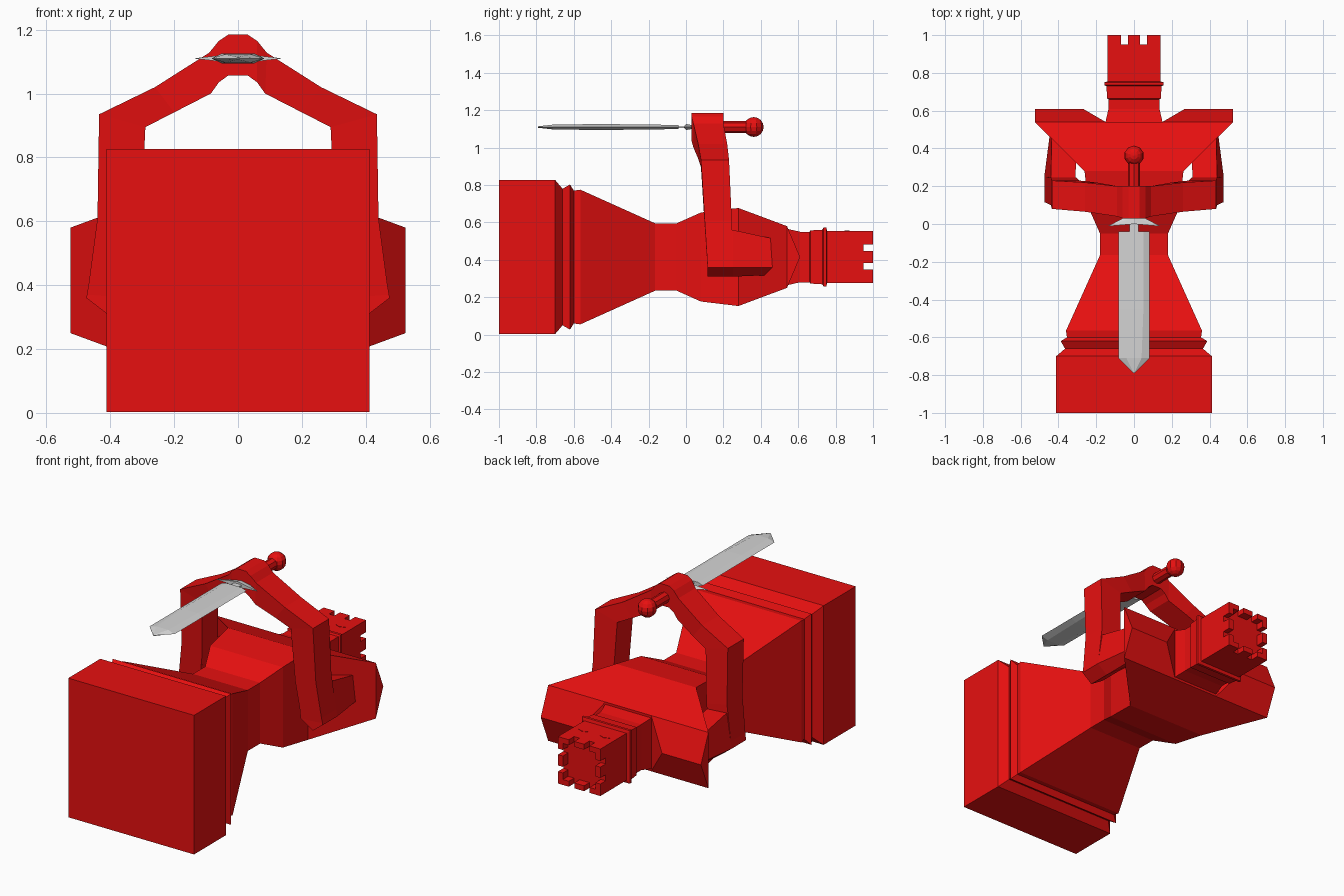
import bpy, bmesh, math
from mathutils import Matrix, Vector

cube = bpy.data.objects.get("Cube")
if cube:
    bpy.data.objects.remove(cube, do_unlink=True)

MID = 0.415   # height of the body axis
GRIP = 1.11   # height of the sword axis


def material(name, rgb):
    m = bpy.data.materials.new(name)
    m.use_nodes = True
    m.diffuse_color = (*rgb, 1)
    m.node_tree.nodes["Principled BSDF"].inputs["Base Color"].default_value = (*rgb, 1)
    return m


RED = material("red", (0.8, 0.005, 0.005))
STEEL = material("steel grey", (0.66, 0.66, 0.66))


def finish(name, bm, mat):
    bmesh.ops.recalc_face_normals(bm, faces=bm.faces)
    me = bpy.data.meshes.new(name)
    bm.to_mesh(me)
    bm.free()
    me.materials.append(mat)
    ob = bpy.data.objects.new(name, me)
    bpy.context.collection.objects.link(ob)
    return ob


def loft(name, rings, mat):
    """Skin a list of equal-sized rings and cap both ends."""
    bm = bmesh.new()
    loops = [[bm.verts.new(p) for p in ring] for ring in rings]
    for a, b in zip(loops, loops[1:]):
        for i in range(len(a)):
            j = (i + 1) % len(a)
            bm.faces.new((a[i], a[j], b[j], b[i]))
    bm.faces.new(loops[0])
    bm.faces.new(loops[-1])
    return finish(name, bm, mat)


def hull(name, points, mat):
    bm = bmesh.new()
    for p in points:
        bm.verts.new(p)
    res = bmesh.ops.convex_hull(bm, input=bm.verts)
    junk = [g for g in res["geom_interior"] if isinstance(g, bmesh.types.BMVert)]
    bmesh.ops.delete(bm, geom=junk, context="VERTS")
    bmesh.ops.dissolve_limit(bm, angle_limit=0.01, verts=bm.verts, edges=bm.edges)
    return finish(name, bm, mat)


def box_points(lo, hi):
    return [(x, y, z) for x in (lo[0], hi[0]) for y in (lo[1], hi[1]) for z in (lo[2], hi[2])]


def square(y, hx, hz):
    return [(sx * hx, y, MID + sz * hz) for sx, sz in ((-1, -1), (1, -1), (1, 1), (-1, 1))]


# Square stepped base, waist and chest
body = [(-1, .412), (-.7, .412), (-.66, .365), (-.62, .388), (-.6, .355), (-.565, .36),
        (-.165, .18), (-.05, .18), (.08, .238), (.28, .262)]
loft("body", [square(y, h, h) for y, h in body] + [square(.54, .525, .165)], RED)

# Neck, collar and head
head = [(.5, .16), (.61, .135), (.66, .135), (.665, .142), (.73, .146), (.735, .157),
        (.75, .157), (.755, .139), (.95, .139)]
loft("head", [square(y, h, h) for y, h in head], RED)

# Battlements: three teeth on each of the four sides
for k in range(4):
    turn = Matrix.Rotation(k * math.pi / 2, 4, "Y")
    for a, b in ((-.139, -.068), (-.032, .032), (.068, .139)):
        pts = [turn @ Vector(p) + Vector((0, 0, MID))
               for p in box_points((a, .94, .107), (b, 1, .139))]
        hull("battlement", pts, RED)

for s, side in ((1, "left"), (-1, "right")):
    # Wedge-shaped shoulder end
    pts = [(s * x, .54, MID + d) for x in (.15, .525) for d in (-.165, .165)]
    hull(side + "_shoulder", pts + [(s * .27, .61, MID), (s * .525, .61, MID)], RED)

    # Upper arm
    elbow = [(.475, .36), (.41, .31), (.33, .36), (.31, .55), (.44, .56)]
    wrist = [(.445, .36), (.40, .32), (.31, .36), (.30, .49), (.435, .51)]
    loft(side + "_upper_arm", [[(s * x, y, z) for x, z in ring]
                               for y, ring in ((.115, elbow), (.25, elbow), (.48, wrist))], RED)

    # Forearm and hand, closing over the grip
    steps = [((.472, .37), (.335, .36), .115, .25),
             ((.44, .61), (.305, .58), .10, .245),
             ((.435, .935), (.29, .895), .08, .23),
             ((.26, 1.02), (.2, .941), .065, .22),
             ((.09, 1.128), (.085, 1.0), .04, .2),
             ((.06, 1.165), (.06, 1.035), .03, .2),
             ((.03, 1.185), (.03, 1.057), .03, .2),
             ((0, 1.185), (0, 1.057), .03, .2)]
    loft(side + "_forearm", [[(s * o[0], y0, o[1]), (s * o[0], y1, o[1]),
                              (s * i[0], y1, i[1]), (s * i[0], y0, i[1])]
                             for o, i, y0, y1 in steps], RED)

    # Diamond eye plate
    eye = [(s * .07 + dx, .86 + dy) for dx, dy in ((-.033, 0), (0, -.013), (.033, 0), (0, .013))]
    loft(side + "_eye", [[(x, y, z) for x, y in eye] for z in (.55, .556)], RED)

# Sword grip and round pommel
loft("grip", [[(.032 * math.cos(a * math.pi / 4), y, GRIP + .032 * math.sin(a * math.pi / 4))
               for a in range(8)] for y in (.03, .34)], RED)
bm = bmesh.new()
bmesh.ops.create_uvsphere(bm, u_segments=10, v_segments=8, radius=.053,
                          matrix=Matrix.Translation((0, .362, GRIP)))
finish("pommel", bm, RED)

# Blade with bevelled edges and a pointed tip
blade = []
for y, edge, flat, thick in ((-.04, .083, .05, .011), (-.45, .083, .05, .016), (-.71, .083, .04, .013)):
    blade.append([(-edge, y, GRIP), (-flat, y, GRIP - thick), (flat, y, GRIP - thick),
                  (edge, y, GRIP), (flat, y, GRIP + thick), (-flat, y, GRIP + thick)])
blade.append([(x * .03, -.79, GRIP + (z - GRIP) * .3) for x, y, z in blade[-1]])
loft("blade", blade, STEEL)

# Stem and swept crossguard
hull("blade_stem", box_points((-.025, -.045, GRIP - .004), (.025, .03, GRIP + .004)), STEEL)
for s, side in ((1, "left"), (-1, "right")):
    hull(side + "_guard", [(s * .14, -.012, GRIP), (s * .07, -.005, GRIP - .008),
                           (s * .07, -.005, GRIP + .008), (s * .06, .03, GRIP),
                           (0, 0, GRIP - .016), (0, 0, GRIP + .016),
                           (0, .035, GRIP - .01), (0, .035, GRIP + .01)], STEEL)
